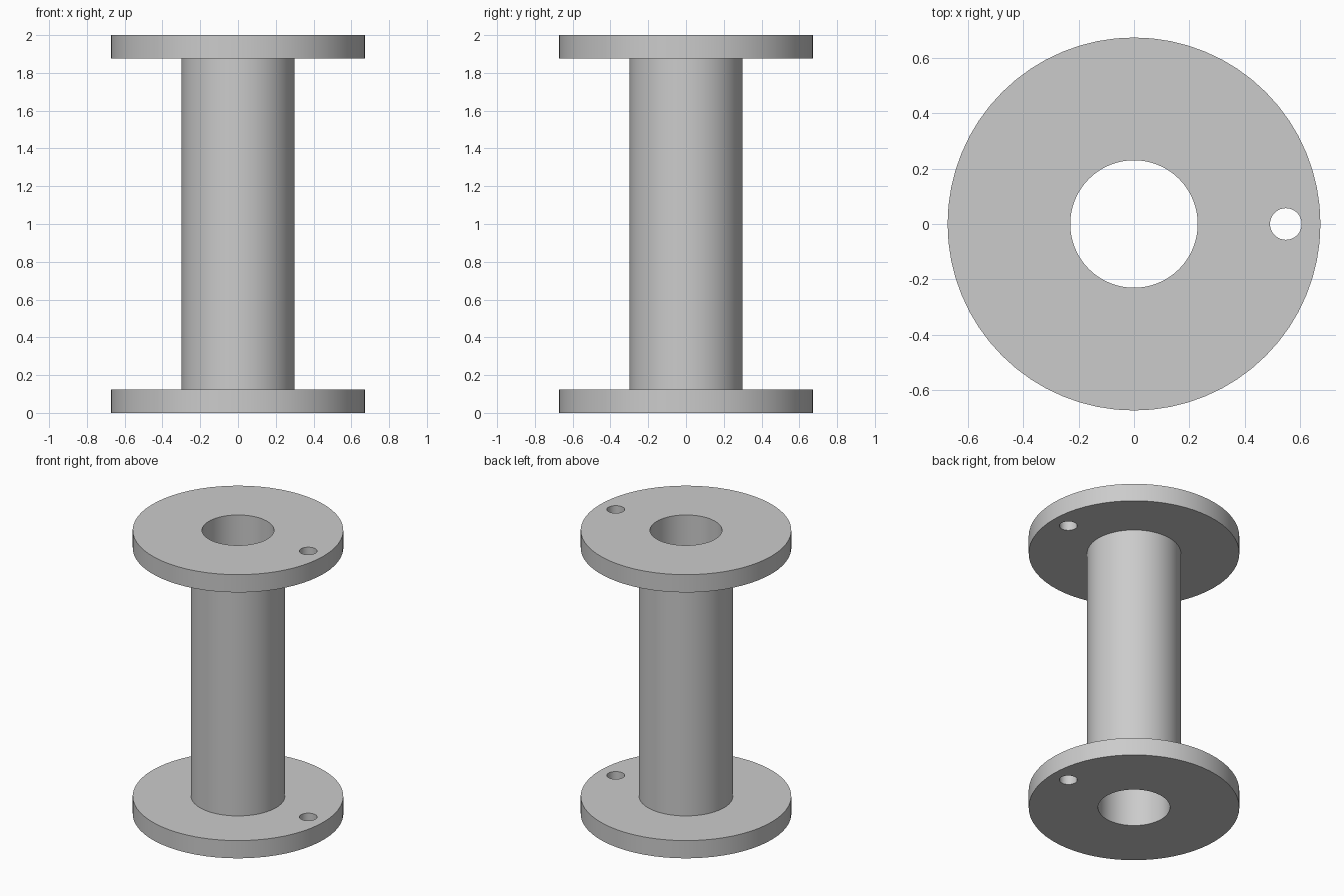
import bpy
import bmesh
import math

cube = bpy.data.objects.get("Cube")
if cube:
    bpy.data.objects.remove(cube, do_unlink=True)

HEIGHT = 2.0
FLANGE_RADIUS = 0.673
FLANGE_THICKNESS = 0.125
CORE_RADIUS = 0.3
BORE_RADIUS = 0.23
HOLE_RADIUS = 0.057
HOLE_OFFSET = 0.548
SEGMENTS = 64

grey = bpy.data.materials.new("plain grey")
grey.use_nodes = True
colour = (0.6, 0.6, 0.6, 1)
grey.diffuse_color = colour
grey.node_tree.nodes["Principled BSDF"].inputs["Base Color"].default_value = colour


def add_object(name, bm):
    bmesh.ops.recalc_face_normals(bm, faces=bm.faces[:])
    mesh = bpy.data.meshes.new(name)
    bm.to_mesh(mesh)
    bm.free()
    mesh.materials.append(grey)
    obj = bpy.data.objects.new(name, mesh)
    bpy.context.collection.objects.link(obj)
    return obj


def lathe(name, profile):
    """Spin a closed (radius, height) profile around the z axis."""
    bm = bmesh.new()
    verts = [bm.verts.new((r, 0, z)) for r, z in profile]
    edges = [bm.edges.new((v, verts[i - 1])) for i, v in enumerate(verts)]
    bmesh.ops.spin(bm, geom=verts + edges, axis=(0, 0, 1), cent=(0, 0, 0),
                   angle=math.tau, steps=SEGMENTS, use_merge=True)
    bmesh.ops.remove_doubles(bm, verts=bm.verts[:], dist=0.0001)
    return add_object(name, bm)


# Spool: hollow core with a flange at each end
lower, upper = FLANGE_THICKNESS, HEIGHT - FLANGE_THICKNESS
spool = lathe("spool", [
    (BORE_RADIUS, 0), (FLANGE_RADIUS, 0), (FLANGE_RADIUS, lower),
    (CORE_RADIUS, lower), (CORE_RADIUS, upper), (FLANGE_RADIUS, upper),
    (FLANGE_RADIUS, HEIGHT), (BORE_RADIUS, HEIGHT),
])

# Cutter for the small hole through both flanges
bm = bmesh.new()
bmesh.ops.create_cone(bm, cap_ends=True, segments=SEGMENTS, radius1=HOLE_RADIUS,
                      radius2=HOLE_RADIUS, depth=HEIGHT * 1.2)
cutter = add_object("hole_cutter", bm)
cutter.location = (HOLE_OFFSET, 0, HEIGHT / 2)
cutter.hide_render = True

cut = spool.modifiers.new("flange holes", "BOOLEAN")
cut.operation = "DIFFERENCE"
cut.solver = "EXACT"
cut.object = cutter

bpy.ops.object.select_all(action="DESELECT")
bpy.context.view_layer.objects.active = spool
spool.select_set(True)
bpy.ops.object.modifier_apply(modifier=cut.name)
bpy.data.objects.remove(cutter, do_unlink=True)
bpy.ops.object.shade_smooth_by_angle(angle=math.radians(30))
